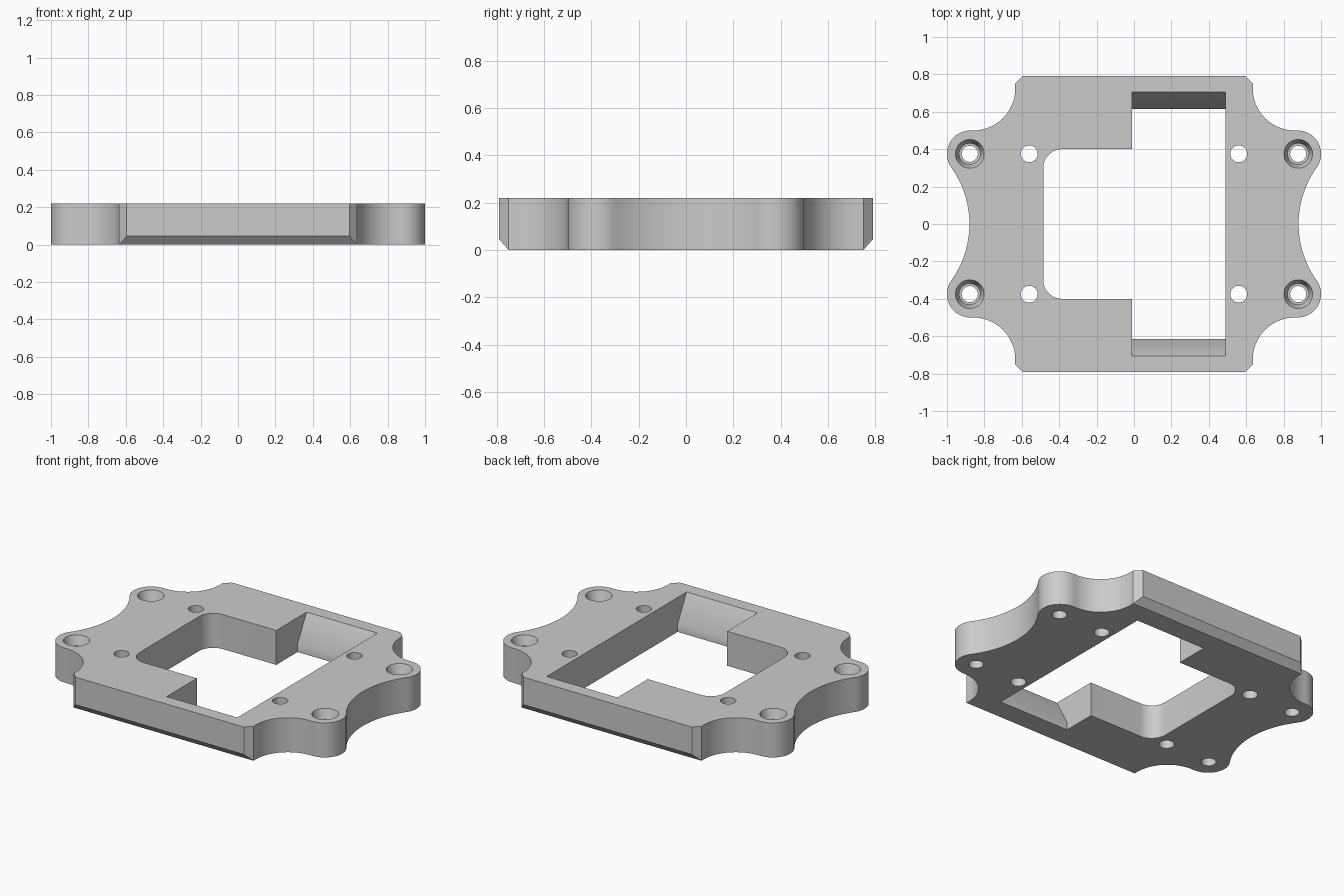
import bpy, bmesh, math
from mathutils import Vector

if "Cube" in bpy.data.objects:
    bpy.data.objects.remove(bpy.data.objects["Cube"])

H = 0.22                      # plate thickness
HOLE_Y = 0.375                # row of every hole
grey = bpy.data.materials.new("light grey")
grey.diffuse_color = (0.6, 0.6, 0.6, 1)
grey.use_nodes = True
grey.node_tree.nodes["Principled BSDF"].inputs["Base Color"].default_value = grey.diffuse_color


def prism(name, pts, to3d, a, b):
    """Extrude a 2D profile from a to b; to3d(u, v, w) places each point."""
    bm = bmesh.new()
    lo = [bm.verts.new(to3d(u, v, a)) for u, v in pts]
    hi = [bm.verts.new(to3d(u, v, b)) for u, v in pts]
    n = len(pts)
    bm.faces.new(lo)
    bm.faces.new(hi)
    for i in range(n):
        j = (i + 1) % n
        bm.faces.new((lo[i], lo[j], hi[j], hi[i]))
    bmesh.ops.recalc_face_normals(bm, faces=bm.faces)
    me = bpy.data.meshes.new(name)
    bm.to_mesh(me)
    bm.free()
    ob = bpy.data.objects.new(name, me)
    bpy.context.collection.objects.link(ob)
    me.materials.append(grey)
    return ob


def arc(cx, cy, r, a0, a1, n):
    """Points on an arc, angles in degrees."""
    return [(cx + r * math.cos(math.radians(a0 + (a1 - a0) * i / n)),
             cy + r * math.sin(math.radians(a0 + (a1 - a0) * i / n)))
            for i in range(n + 1)]


def upright(u, v, w):
    return Vector((u, v, w))


def along_x(u, v, w):
    return Vector((w, u, v))


def revolve(name, x, y, rings, n=40):
    """Closed round cutter through (radius, height) rings."""
    bm = bmesh.new()
    loops = [[bm.verts.new((x + r * math.cos(math.tau * i / n),
                            y + r * math.sin(math.tau * i / n), z))
              for i in range(n)] for r, z in rings]
    for p, q in zip(loops, loops[1:]):
        for i in range(n):
            j = (i + 1) % n
            bm.faces.new((p[i], p[j], q[j], q[i]))
    bm.faces.new(loops[0])
    bm.faces.new(loops[-1])
    bmesh.ops.recalc_face_normals(bm, faces=bm.faces)
    me = bpy.data.meshes.new(name)
    bm.to_mesh(me)
    bm.free()
    ob = bpy.data.objects.new(name, me)
    bpy.context.collection.objects.link(ob)
    me.materials.append(grey)
    return ob


# Outline: one quarter from the back edge to the side, then mirrored
EAR_X, EAR_R = 0.875, 0.125
SIDE_X, SIDE_R = 1.401, 0.521            # shallow scoop between the ears
t = math.degrees(math.atan2(HOLE_Y, SIDE_X - EAR_X))
join = math.degrees(math.atan2(-0.35, EAR_X - 0.86))
quarter = [(0.595, 0.79), (0.635, 0.75)]
quarter += arc(0.86, 0.725, 0.225, 180, 360 + join, 20)
quarter += arc(EAR_X, HOLE_Y, EAR_R, 180 + join, -t, 28)[1:]
quarter += arc(SIDE_X, 0, SIDE_R, 180 - t, 180, 12)[1:]
right = quarter + [(x, -y) for x, y in quarter[-2::-1]]
outline = right + [(-x, y) for x, y in right[::-1]]
plate = prism("mounting_plate", outline, upright, 0, H)

cutters = []
# Rounded window on the left
window = arc(-0.385, 0.30, 0.10, 90, 180, 12) + arc(-0.385, -0.30, 0.10, 180, 270, 12)
window += [(0.2, -0.40), (0.2, 0.40)]
cutters.append(prism("window_cutter", window, upright, -0.1, H + 0.1))

# Long slot with sloped ends above a short upright lip
half = [(0.615, -0.1), (0.615, 0.05), (0.706, H), (0.706, H + 0.1)]
slot = half + [(-y, z) for y, z in half[::-1]]
cutters.append(prism("slot_cutter", slot, along_x, -0.01, 0.49))

# Bevels under the front and back edges
for s in (-1, 1):
    wedge = [(s * 0.70, -0.05625), (s * 0.83, 0.09), (s * 0.83, -0.05625)]
    cutters.append(prism("edge_bevel_cutter", wedge, along_x, -0.72, 0.72))

# Screw holes: plain inner ones and countersunk ear ones
for sx in (-1, 1):
    for sy in (-1, 1):
        cutters.append(revolve("inner_hole_cutter", sx * 0.56, sy * HOLE_Y,
                               [(0.045, -0.1), (0.045, H + 0.1)]))
        cutters.append(revolve("ear_hole_cutter", sx * 0.878, sy * HOLE_Y,
                               [(0.043, -0.1), (0.043, H - 0.06), (0.057, H - 0.06),
                                (0.077, H), (0.077, H + 0.1)]))

for c in cutters:
    c.hide_render = True
    m = plate.modifiers.new(c.name, 'BOOLEAN')
    m.operation = 'DIFFERENCE'
    m.solver = 'EXACT'
    m.object = c

# Bake the cuts and remove the cutters
bpy.context.view_layer.update()
dg = bpy.context.evaluated_depsgraph_get()
baked = bpy.data.meshes.new_from_object(plate.evaluated_get(dg))
plate.modifiers.clear()
plate.data = baked
for c in cutters:
    bpy.data.objects.remove(c)

bpy.ops.object.select_all(action='DESELECT')
plate.select_set(True)
bpy.context.view_layer.objects.active = plate
bpy.ops.object.shade_smooth_by_angle(angle=math.radians(30))
